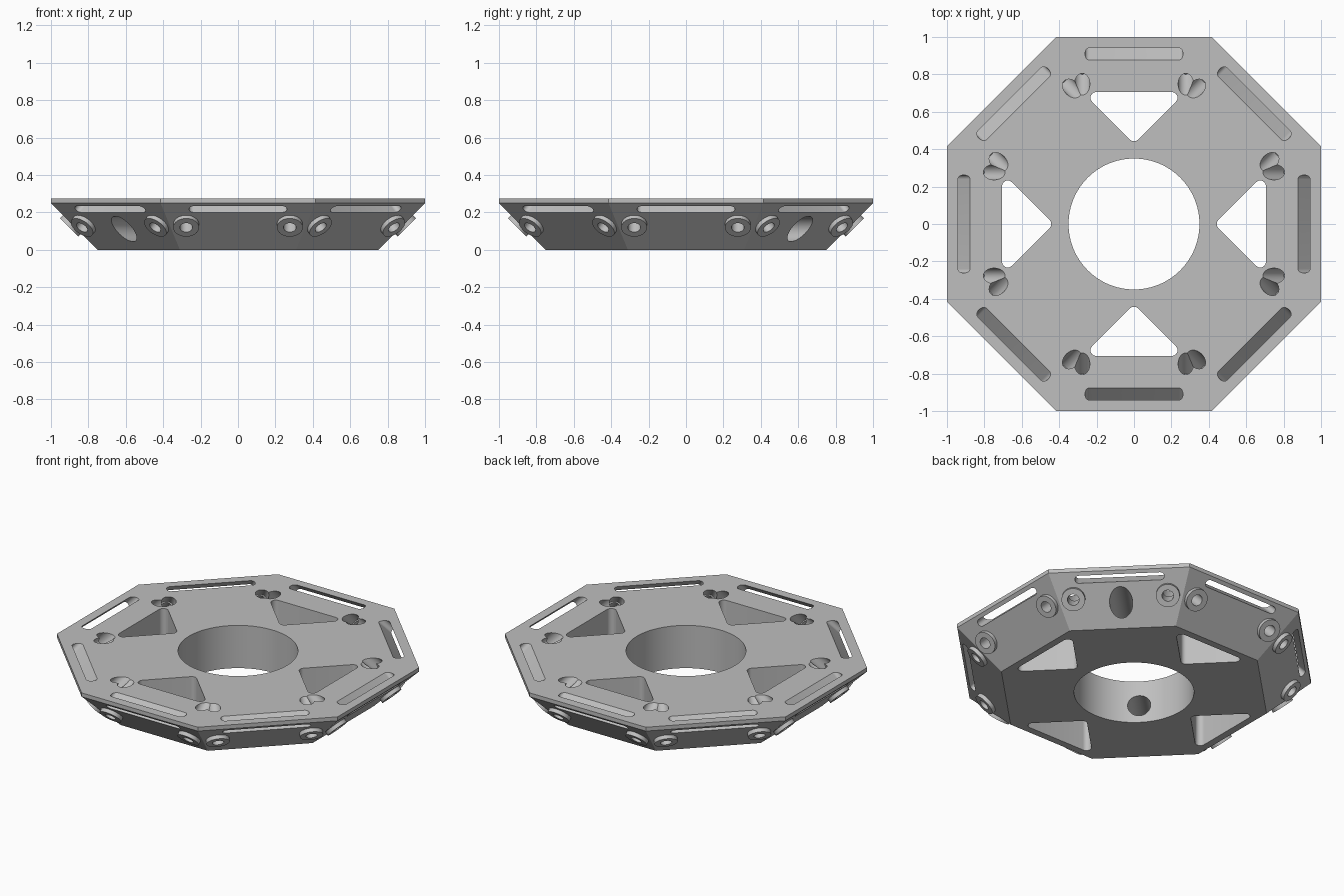
import bpy
import bmesh
from math import sin, cos, pi, radians, sqrt
from mathutils import Vector, Matrix

default = bpy.data.objects.get("Cube")
if default:
    bpy.data.objects.remove(default, do_unlink=True)

TOP = 0.275
UP = Vector((0, 0, 1))

grey = bpy.data.materials.new("plain grey")
grey.use_nodes = True
grey.diffuse_color = (0.52, 0.52, 0.52, 1)
grey.node_tree.nodes["Principled BSDF"].inputs["Base Color"].default_value = grey.diffuse_color


def loft(name, rings, matrix=Matrix.Identity(4)):
    """Closed solid through rings of points."""
    bm = bmesh.new()
    loops = [[bm.verts.new(matrix @ Vector(p)) for p in ring] for ring in rings]
    n = len(loops[0])
    for low, high in zip(loops, loops[1:]):
        for i in range(n):
            j = (i + 1) % n
            bm.faces.new((low[i], low[j], high[j], high[i]))
    bm.faces.new(loops[0][::-1])
    bm.faces.new(loops[-1])
    bmesh.ops.recalc_face_normals(bm, faces=bm.faces)
    mesh = bpy.data.meshes.new(name)
    bm.to_mesh(mesh)
    bm.free()
    obj = bpy.data.objects.new(name, mesh)
    bpy.context.scene.collection.objects.link(obj)
    return obj


def prism(name, profile, low, high, matrix=Matrix.Identity(4)):
    return loft(name, [[(x, y, z) for x, y in profile] for z in (low, high)], matrix)


def arc(cx, cy, r, start, end, steps):
    angles = [radians(start + (end - start) * i / steps) for i in range(steps + 1)]
    return [(cx + r * cos(a), cy + r * sin(a)) for a in angles]


def circle(r, steps=40, x=0, y=0):
    return arc(x, y, r, 0, 360, steps)[:-1]


def octagon(apothem, z):
    r = apothem / cos(pi / 8)
    return [(r * cos(pi / 8 + i * pi / 4), r * sin(pi / 8 + i * pi / 4), z) for i in range(8)]


def face_frame(index, height):
    """Frame on a sloped side: x along the side, y up the slope, z outward."""
    a = index * pi / 4
    out = Vector((cos(a), sin(a), 0))
    normal, slope = (out - UP).normalized(), (out + UP).normalized()
    side = slope.cross(normal)
    frame = Matrix((side, slope, normal)).transposed().to_4x4()
    return Matrix.Translation(out * (0.75 + height) + UP * height) @ frame


def combine(target, tools, operation):
    """Apply one boolean with many tools, then remove the tools."""
    group = bpy.data.collections.new("tools")
    bpy.context.scene.collection.children.link(group)
    for tool in tools:
        tool.hide_render = True
        group.objects.link(tool)
    mod = target.modifiers.new("combine", "BOOLEAN")
    mod.operation, mod.solver = operation, "EXACT"
    mod.operand_type, mod.collection = "COLLECTION", group
    graph = bpy.context.evaluated_depsgraph_get()
    graph.update()
    mesh = bpy.data.meshes.new_from_object(target.evaluated_get(graph))
    target.modifiers.clear()
    target.data = mesh
    for tool in tools:
        bpy.data.objects.remove(tool, do_unlink=True)
    bpy.data.collections.remove(group)


# Octagonal plate with sloped sides and a thin upright rim
plate = loft("octagonal_plate", [octagon(0.75, 0), octagon(1, 0.25), octagon(1, TOP)])

# Raised round bosses, two on each side
BOSS_X, BOSS_Z = 0.277, 0.136
bosses = [prism("boss", circle(0.069, x=s * BOSS_X), -0.03, 0.024, face_frame(i, BOSS_Z))
          for i in range(8) for s in (-1, 1)]
combine(plate, bosses, "UNION")

# Central bore
cutters = [prism("bore", circle(0.35, 96), -0.1, 0.4)]

# Slanted slots and bolt holes
stadium = arc(0.239, 0, 0.023, -90, 90, 12) + arc(-0.239, 0, 0.023, 90, 270, 12)
for i in range(8):
    cutters.append(prism("slot", stadium, -0.2, 0.05, face_frame(i, 0.217)))
    for s in (-1, 1):
        frame = face_frame(i, BOSS_Z)
        cutters.append(prism("bolt_hole", circle(0.034, x=s * BOSS_X), -0.12, 0.06, frame))
        cutters.append(prism("bolt_recess", circle(0.041, x=s * BOSS_X), -0.33, -0.08, frame))

# Rounded triangular windows
r, tip, edge = 0.03, 0.43, 0.705
corner_y = edge - r
corner_x = corner_y - tip - r * sqrt(2)
window = (arc(corner_x, corner_y, r, -45, 90, 10)
          + arc(-corner_x, corner_y, r, 90, 225, 10)
          + arc(0, tip + r * sqrt(2), r, 225, 315, 8))
for i in range(4):
    cutters.append(prism("window", window, -0.1, 0.4, Matrix.Rotation(i * pi / 2, 4, "Z")))

# Level holes through two opposite diagonal sides into the bore
for angle in (pi / 4, 5 * pi / 4):
    turn = (Matrix.Translation((0, 0, 0.112)) @ Matrix.Rotation(angle, 4, "Z")
            @ Matrix.Rotation(pi / 2, 4, "Y"))
    cutters.append(prism("cross_hole", circle(0.0675, 48), 0.2, 1.1, turn))

combine(plate, cutters, "DIFFERENCE")

# Colour and shading
plate.data.materials.clear()
plate.data.materials.append(grey)
for face in plate.data.polygons:
    face.material_index = 0
bpy.ops.object.select_all(action="DESELECT")
plate.select_set(True)
bpy.context.view_layer.objects.active = plate
bpy.ops.object.shade_smooth_by_angle(angle=radians(30))
